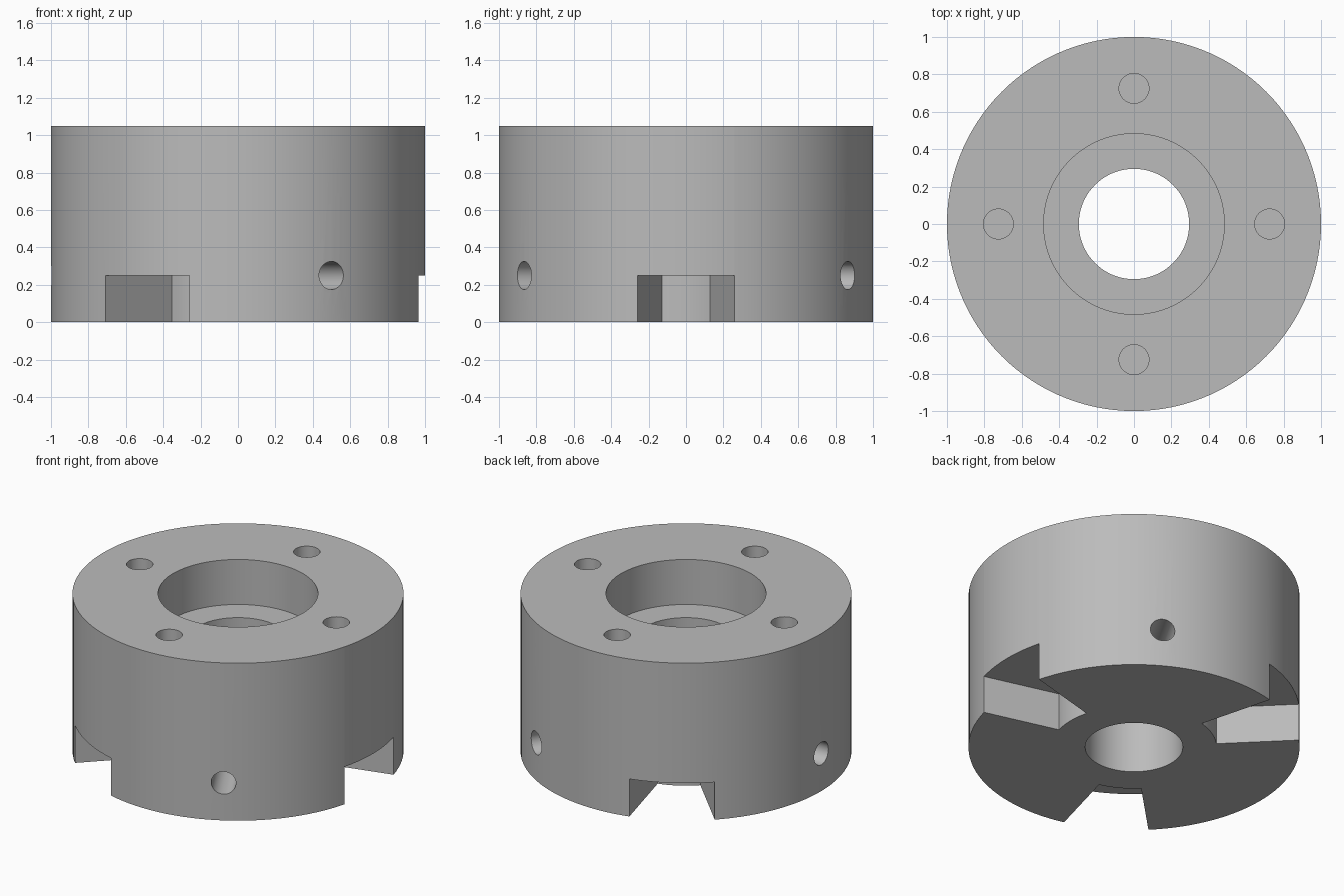
import bpy
import bmesh
from math import sin, cos, pi, radians
from mathutils import Matrix

if "Cube" in bpy.data.objects:
    bpy.data.objects.remove(bpy.data.objects["Cube"], do_unlink=True)

HEIGHT = 1.05
SEGMENTS = 120

grey = bpy.data.materials.new("plain grey")
grey.use_nodes = True
grey.diffuse_color = (0.5, 0.5, 0.5, 1)
grey.node_tree.nodes["Principled BSDF"].inputs["Base Color"].default_value = (0.5, 0.5, 0.5, 1)


def add_object(name, bm):
    bmesh.ops.recalc_face_normals(bm, faces=bm.faces)
    mesh = bpy.data.meshes.new(name)
    bm.to_mesh(mesh)
    bm.free()
    mesh.materials.append(grey)
    obj = bpy.data.objects.new(name, mesh)
    bpy.context.collection.objects.link(obj)
    return obj


def lathe(name, profile):
    """Turn a closed (radius, z) outline around the z axis."""
    bm = bmesh.new()
    rings = []
    for i in range(SEGMENTS):
        a = 2 * pi * i / SEGMENTS
        rings.append([bm.verts.new((r * cos(a), r * sin(a), z)) for r, z in profile])
    for i, ring in enumerate(rings):
        after = rings[(i + 1) % SEGMENTS]
        for j in range(len(profile)):
            k = (j + 1) % len(profile)
            bm.faces.new((ring[j], after[j], after[k], ring[k]))
    return add_object(name, bm)


def rod(name, radius, length, matrix):
    bm = bmesh.new()
    bmesh.ops.create_cone(bm, cap_ends=True, segments=40, radius1=radius,
                          radius2=radius, depth=length, matrix=matrix)
    return add_object(name, bm)


def sector(name, angle, inner, outer, low, high):
    """Ring sector, 30 degrees wide, with radial sides."""
    bm = bmesh.new()
    steps = [angle + radians(-15 + 3 * i) for i in range(11)]
    outline = [(inner, a) for a in steps] + [(outer, a) for a in reversed(steps)]
    face = bm.faces.new([bm.verts.new((r * cos(a), r * sin(a), low)) for r, a in outline])
    top = bmesh.ops.extrude_face_region(bm, geom=[face])["geom"]
    bmesh.ops.translate(bm, vec=(0, 0, high - low),
                        verts=[v for v in top if isinstance(v, bmesh.types.BMVert)])
    return add_object(name, bm)


# Round body with a through bore and a wider counterbore on top
body = lathe("body", [(0.295, 0), (1, 0), (1, HEIGHT), (0.483, HEIGHT),
                      (0.483, 0.75), (0.295, 0.75)])
cutters = []

# Bottom slots, and blind side holes halfway between them
for i in range(3):
    angle = i * 2 * pi / 3
    cutters.append(sector("slot_cutter", angle, 0.5, 1.2, -0.2, 0.25))
    place = (Matrix.Rotation(angle + pi / 3, 4, "Z") @ Matrix.Translation((0.8, 0, 0.25))
             @ Matrix.Rotation(pi / 2, 4, "Y"))
    cutters.append(rod("side_hole_cutter", 0.075, 0.6, place))

# Blind holes in the top face
for i in range(4):
    place = Matrix.Rotation(i * pi / 2, 4, "Z") @ Matrix.Translation((0.725, 0, HEIGHT))
    cutters.append(rod("top_hole_cutter", 0.08, 0.8, place))

# Cut everything and clean up the helpers
bpy.ops.object.select_all(action="DESELECT")
body.select_set(True)
bpy.context.view_layer.objects.active = body
for cutter in cutters:
    cutter.hide_render = True
    cut = body.modifiers.new("cut", "BOOLEAN")
    cut.operation = "DIFFERENCE"
    cut.solver = "EXACT"
    cut.object = cutter
    bpy.ops.object.modifier_apply(modifier=cut.name)
    bpy.data.objects.remove(cutter, do_unlink=True)

bpy.ops.object.shade_smooth_by_angle(angle=radians(30))
